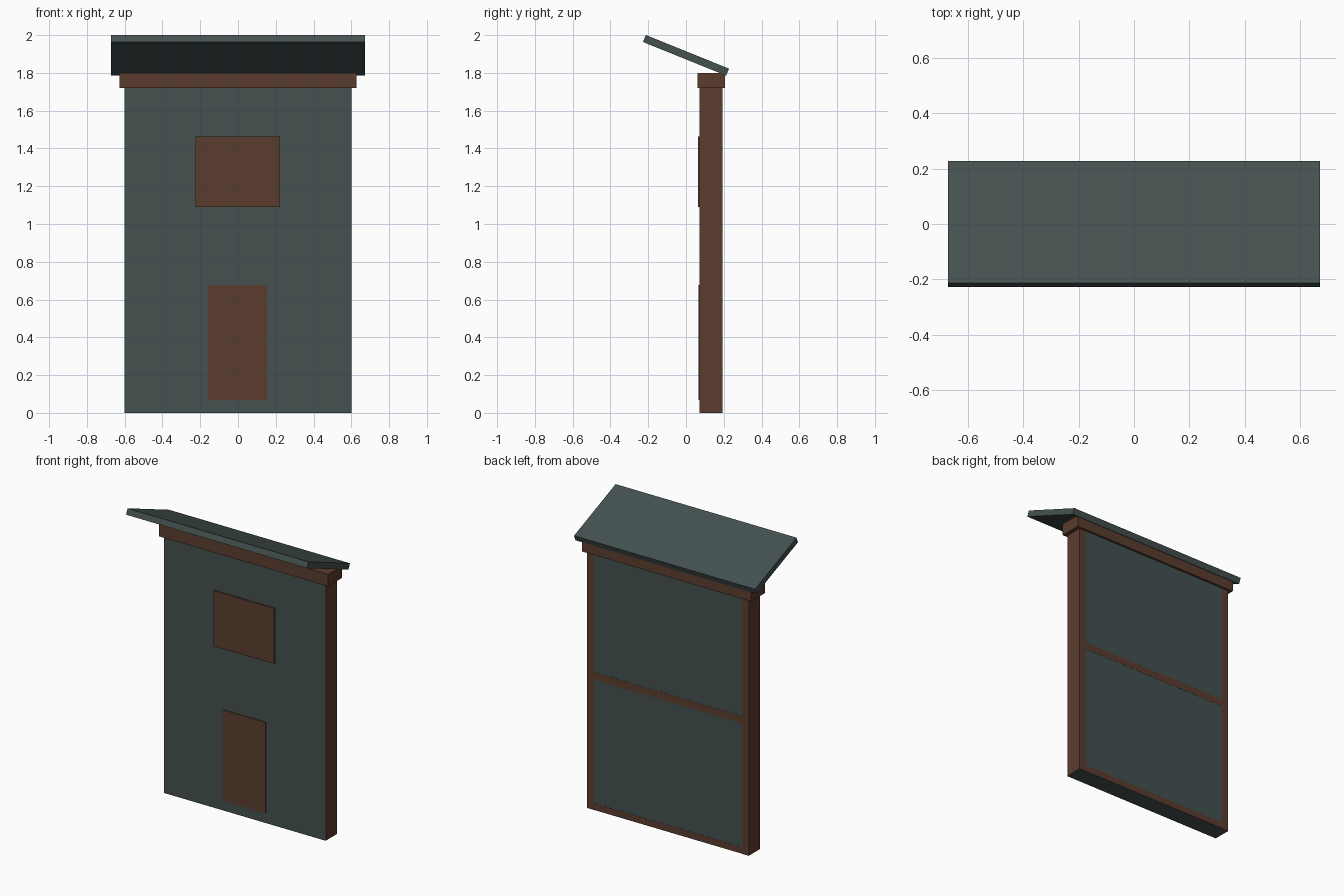
import bpy
import bmesh
from math import radians
from mathutils import Matrix

if "Cube" in bpy.data.objects:
    bpy.data.objects.remove(bpy.data.objects["Cube"])


def material(name, rgb):
    m = bpy.data.materials.new(name)
    m.diffuse_color = (*rgb, 1)
    m.use_nodes = True
    m.node_tree.nodes["Principled BSDF"].inputs["Base Color"].default_value = m.diffuse_color
    return m


slate = material("slate", (0.058, 0.083, 0.081))
timber = material("timber", (0.105, 0.046, 0.028))


def box(name, x, y, z, mat, tilt=0):
    """Box from (min, max) ranges, optionally tilted about x."""
    ranges = (x, y, z)
    size = [b - a for a, b in ranges]
    centre = [(a + b) / 2 for a, b in ranges]
    bm = bmesh.new()
    bmesh.ops.create_cube(bm, size=1, matrix=Matrix.Diagonal((*size, 1)))
    mesh = bpy.data.meshes.new(name)
    bm.to_mesh(mesh)
    bm.free()
    mesh.materials.append(mat)
    ob = bpy.data.objects.new(name, mesh)
    ob.location = centre
    ob.rotation_euler.x = radians(tilt)
    bpy.context.collection.objects.link(ob)
    return ob


# Wall panel
FRONT, BACK, TOP = 0.072, 0.191, 1.72
box("wall", (-0.6, 0.6), (FRONT, BACK), (0, TOP), slate)

# Timber frame, a hair proud of the wall on the sides and back
PROUD = 0.001
for side, name in ((-1, "left_post"), (1, "right_post")):
    xs = sorted((side * 0.55, side * (0.6 + PROUD)))
    box(name, xs, (FRONT + PROUD, BACK + PROUD), (0, TOP), timber)
for name, z in (("bottom_rail", (0.002, 0.045)), ("middle_rail", (0.875, 0.925))):
    box(name, (-0.55, 0.55), (FRONT + 0.02, BACK + PROUD), z, timber)

# Door and window panels on the front
box("door", (-0.159, 0.157), (0.067, 0.1), (0.068, 0.678), timber)
box("window", (-0.225, 0.223), (0.063, 0.1), (1.09, 1.462), timber)

# Beam along the top of the wall
box("top_beam", (-0.627, 0.627), (0.06, 0.206), (TOP, 1.8), timber)

# Sloping roof slab, high edge overhanging the front
box("roof", (-0.672, 0.672), (-0.2375, 0.2375), (1.873, 1.913), slate, -22)
